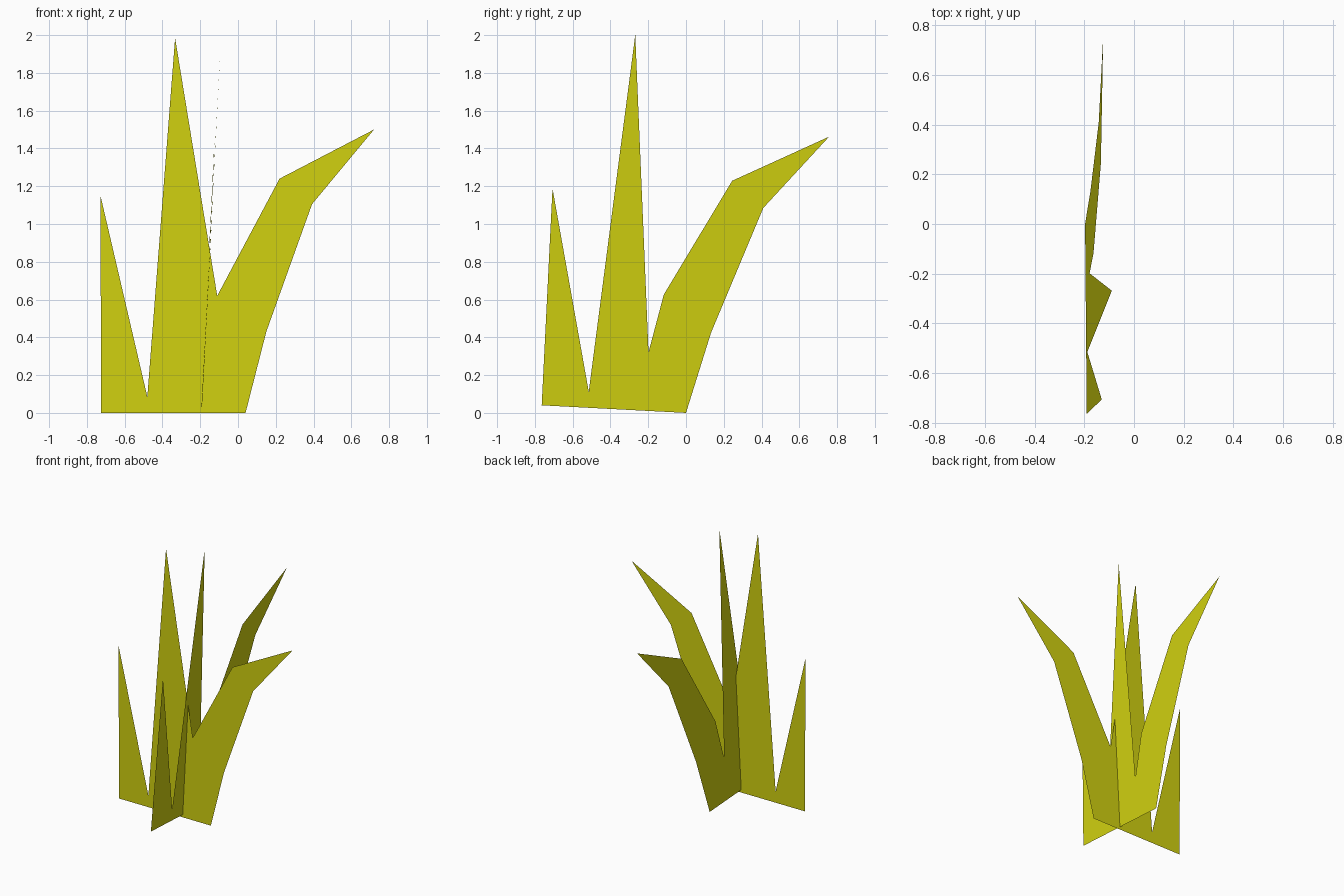
import bpy, bmesh, math

if "Cube" in bpy.data.objects:
    bpy.data.objects.remove(bpy.data.objects["Cube"])

# Single leaf colour
green = bpy.data.materials.new("yellow green")
green.diffuse_color = (0.64, 0.64, 0.005, 1)
green.use_nodes = True
green.node_tree.nodes["Principled BSDF"].inputs["Base Color"].default_value = green.diffuse_color

# Outline of one grass card: (across, up), measured from its lower right corner
OUTLINE = [(0, 0), (0.11, 0.43), (0.352, 1.105), (0.68, 1.5), (0.18, 1.24),
           (-0.15, 0.62), (-0.215, 0.31), (-0.373, 1.985), (-0.52, 0.085),
           (-0.768, 1.15), (-0.765, 0)]


def grass_card(name, place, turn=0.0):
    """Flat card of three blades, turned in its own plane then placed in space."""
    bm = bmesh.new()
    c, s = math.cos(turn), math.sin(turn)
    verts = [bm.verts.new(place(u * c + v * s, v * c - u * s)) for u, v in OUTLINE]
    face = bm.faces.new(verts)
    bmesh.ops.triangulate(bm, faces=[face])
    mesh = bpy.data.meshes.new(name)
    bm.to_mesh(mesh)
    bm.free()
    mesh.materials.append(green)
    obj = bpy.data.objects.new(name, mesh)
    bpy.context.collection.objects.link(obj)


# Upright card running left to right
grass_card("grass_blades_across", lambda u, v: (0.04 + u, -0.38, v))

# Crossing card running front to back, leaning slightly to the right
grass_card("grass_blades_lengthwise",
           lambda u, v: (-0.197 + 0.053 * v - 0.006 * u, u, v),
           math.radians(3))
